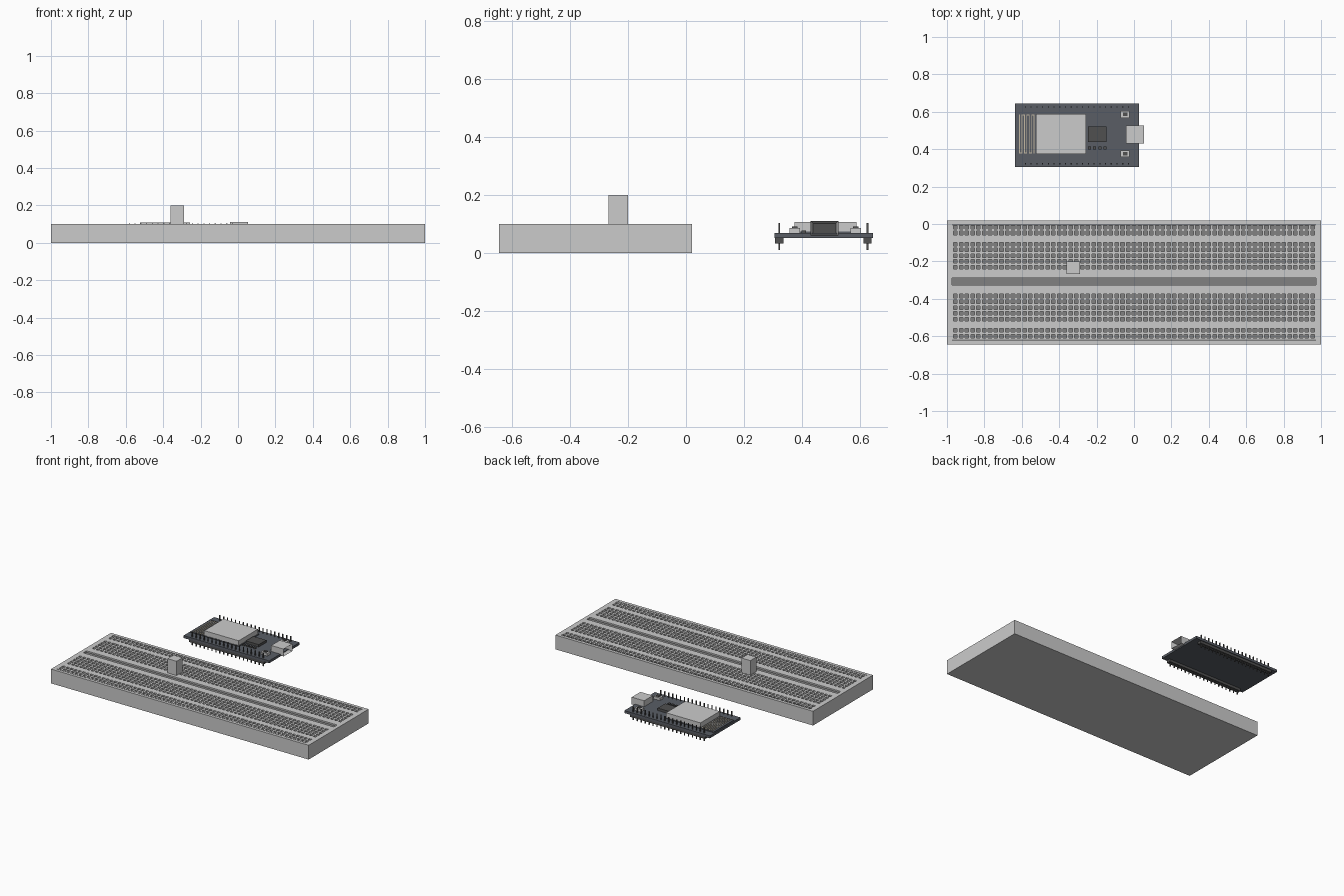
import bpy, bmesh
from mathutils import Vector

if "Cube" in bpy.data.objects:
    bpy.data.objects.remove(bpy.data.objects["Cube"])


def material(name, r, g, b):
    m = bpy.data.materials.new(name)
    m.diffuse_color = (r, g, b, 1)
    m.use_nodes = True
    m.node_tree.nodes["Principled BSDF"].inputs["Base Color"].default_value = m.diffuse_color
    return m


DARK = material("dark_plastic", 0.08, 0.08, 0.08)
HOLE = material("hole_floor", 0.22, 0.22, 0.22)
BOARD = material("circuit_green_black", 0.10, 0.11, 0.13)
METAL = material("metal", 0.55, 0.55, 0.57)
GOLD = material("antenna_trace", 0.55, 0.48, 0.36)


def finish(name, bm, *mats):
    bmesh.ops.recalc_face_normals(bm, faces=bm.faces)
    me = bpy.data.meshes.new(name)
    bm.to_mesh(me)
    bm.free()
    for m in mats:
        me.materials.append(m)
    ob = bpy.data.objects.new(name, me)
    bpy.context.collection.objects.link(ob)
    return ob


def add_box(bm, x0, x1, y0, y1, z0, z1):
    vs = bmesh.ops.create_cube(bm, size=1)["verts"]
    lo, hi = Vector((x0, y0, z0)), Vector((x1, y1, z1))
    for v in vs:
        v.co = Vector(((lo[i] + hi[i]) / 2 + v.co[i] * (hi[i] - lo[i]) for i in range(3)))


def boxes(name, dims, *mats):
    bm = bmesh.new()
    for d in dims:
        add_box(bm, *d)
    return finish(name, bm, *mats)


# Breadboard: a grid whose hole and channel cells are pushed down
TOP, R, DEPTH = 0.1, 0.0095, 0.01
MID = -0.308
cols = [(i - 31) * 0.0308 for i in range(63)]
offsets = [0.077 + 0.0308 * i for i in range(5)] + [0.260, 0.291]
rows = [MID + s * o for o in offsets for s in (-1, 1)]
groove = (MID - 0.018, MID + 0.018)
GX = 0.973
xs = sorted([-1, -GX, GX, 1] + [c + s * R for c in cols for s in (-1, 1)])
ys = sorted([-0.645, 0.02, *groove] + [r + s * R for r in rows for s in (-1, 1)])

bm = bmesh.new()
grid = [[bm.verts.new((x, y, TOP)) for y in ys] for x in xs]
pits = []
for i in range(len(xs) - 1):
    cx = (xs[i] + xs[i + 1]) / 2
    in_col = any(abs(cx - c) < 0.001 for c in cols)
    for j in range(len(ys) - 1):
        cy = (ys[j] + ys[j + 1]) / 2
        f = bm.faces.new((grid[i][j], grid[i + 1][j], grid[i + 1][j + 1], grid[i][j + 1]))
        in_row = any(abs(cy - r) < 0.001 for r in rows)
        in_groove = abs(cy - MID) < 0.001 and abs(cx) < GX
        if in_groove or (in_col and in_row):
            pits.append(f)
rim = [e for e in bm.edges if e.is_boundary]
skirt = bmesh.ops.extrude_edge_only(bm, edges=rim)["geom"]
for v in skirt:
    if isinstance(v, bmesh.types.BMVert):
        v.co.z = 0
bmesh.ops.contextual_create(bm, geom=[e for e in skirt if isinstance(e, bmesh.types.BMEdge)])
floor = bmesh.ops.extrude_face_region(bm, geom=pits)["geom"]
for g in floor:
    if isinstance(g, bmesh.types.BMVert):
        g.co.z = TOP - DEPTH
    elif isinstance(g, bmesh.types.BMFace):
        g.material_index = 1
bmesh.ops.delete(bm, geom=[f for f in pits if f.is_valid], context="FACES_ONLY")
finish("breadboard", bm, material("board_plastic", 0.72, 0.72, 0.70), HOLE)

# Power rail stripes along both long edges
boxes("rail_stripes", [(-GX, GX, y - 0.004, y + 0.004, 0.098, 0.101) for y in (-0.003, -0.622)], HOLE)

# Small block component plugged into the breadboard
boxes("block_component", [(-0.36, -0.29, -0.267, -0.2, 0.09, 0.2)])

# Microcontroller board
boxes("circuit_board", [(-0.637, 0.027, 0.306, 0.645, 0.052, 0.069)], BOARD)

# Pin headers and pins, 19 each side
pin_rows = (0.322, 0.626)
pin_xs = [-0.305 + (i - 9) * 0.0306 for i in range(19)]
boxes("pin_headers", [(-0.597, -0.013, y - 0.014, y + 0.014, 0.034, 0.053) for y in pin_rows], DARK)
boxes("header_pins", [(x - 0.003, x + 0.003, y - 0.003, y + 0.003, 0.011, 0.104)
                      for y in pin_rows for x in pin_xs], DARK)

# Wireless module: base, metal shield and antenna trace
boxes("module_base", [(-0.63, -0.252, 0.37, 0.592, 0.068, 0.074)], BOARD)
boxes("module_shield", [(-0.524, -0.257, 0.374, 0.588, 0.073, 0.108)], METAL)
ant = [-0.612 + 0.013 * i for i in range(7)]
trace = [(x - 0.002, x + 0.002, 0.377, 0.585, 0.073, 0.076) for x in ant]
trace += [(a, b, *((0.581, 0.585) if i % 2 else (0.377, 0.381)), 0.073, 0.076)
          for i, (a, b) in enumerate(zip(ant, ant[1:]))]
boxes("antenna_trace", trace, GOLD)

# Chips and small parts
boxes("interface_chip", [(-0.246, -0.146, 0.438, 0.522, 0.068, 0.086)], DARK)
boxes("small_components", [(x - 0.008, x + 0.008, 0.398, 0.414, 0.068, 0.078)
                           for x in (-0.238, -0.21, -0.182, -0.154)], DARK)

# Push buttons
button_ys = (0.375, 0.586)
boxes("button_bodies", [(-0.073, -0.023, y - 0.018, y + 0.018, 0.068, 0.087) for y in button_ys], METAL)
boxes("button_caps", [(-0.06, -0.036, y - 0.009, y + 0.009, 0.086, 0.092) for y in button_ys], DARK)

# Connector shell with an open socket facing +x
bm = bmesh.new()
add_box(bm, -0.043, 0.053, 0.43, 0.526, 0.06, 0.111)
front = max(bm.faces, key=lambda f: f.calc_center_median().x)
bmesh.ops.inset_individual(bm, faces=[front], thickness=0.012)
for v in front.verts:
    v.co.x -= 0.05
front.material_index = 1
finish("connector_shell", bm, METAL, DARK)
